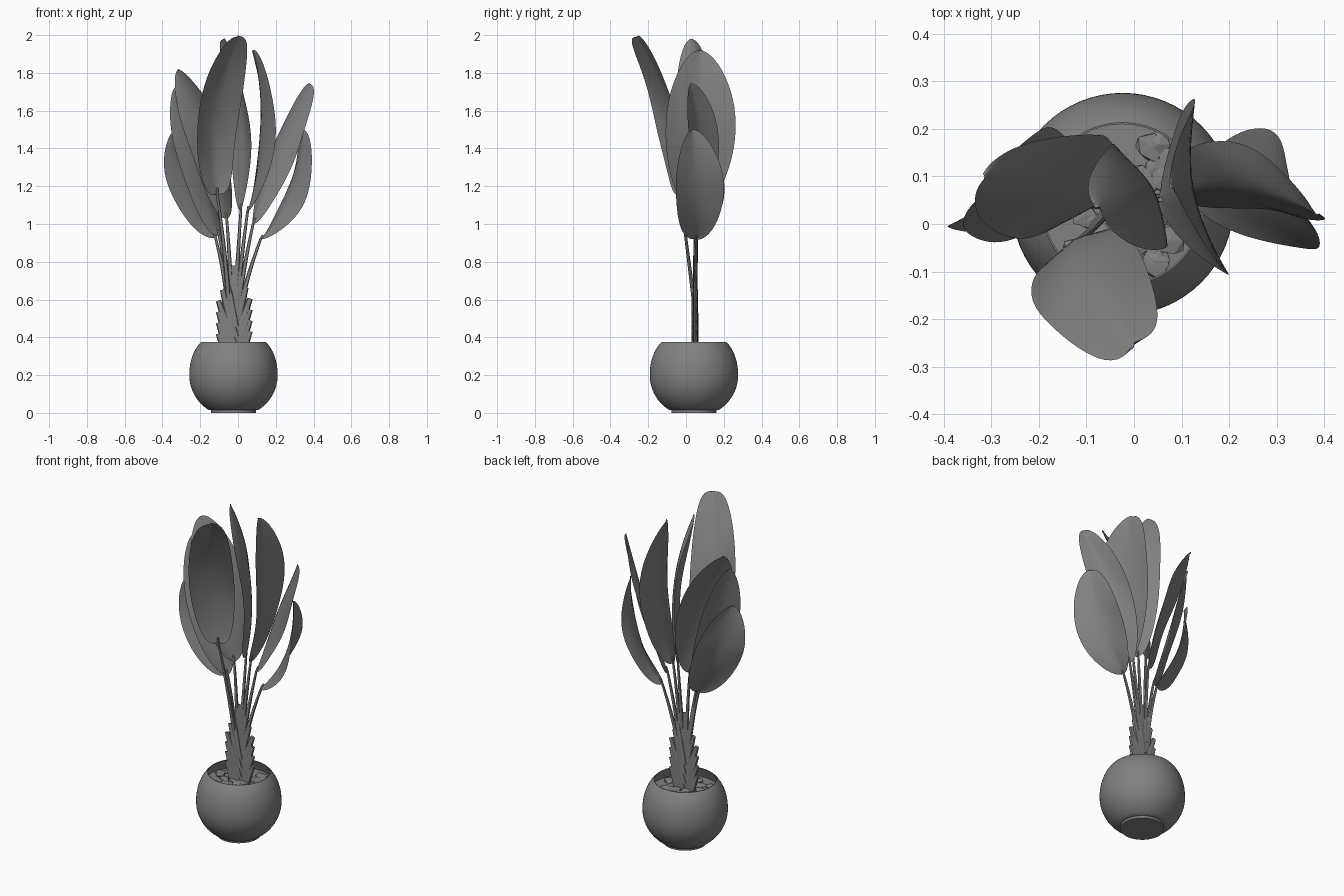
import bpy, bmesh, math, random
from mathutils import Vector

random.seed(4)
if "Cube" in bpy.data.objects:
    bpy.data.objects.remove(bpy.data.objects["Cube"])

grey = bpy.data.materials.new("plain grey")
grey.use_nodes = True
grey.diffuse_color = (0.22, 0.22, 0.22, 1)
grey.node_tree.nodes["Principled BSDF"].inputs["Base Color"].default_value = grey.diffuse_color

CENTRE = Vector((-0.024, 0.042, 0))


def finish(name, bm, smooth=True):
    mesh = bpy.data.meshes.new(name)
    bm.to_mesh(mesh)
    bm.free()
    mesh.materials.append(grey)
    obj = bpy.data.objects.new(name, mesh)
    bpy.context.collection.objects.link(obj)
    if smooth:
        bpy.ops.object.select_all(action='DESELECT')
        obj.select_set(True)
        bpy.context.view_layer.objects.active = obj
        bpy.ops.object.shade_smooth_by_angle(angle=math.radians(40))
    return obj


def lathe(name, profile, sides=64):
    bm = bmesh.new()
    pts = [bm.verts.new(CENTRE + Vector((r, 0, z))) for r, z in profile]
    edges = [bm.edges.new(p) for p in zip(pts, pts[1:])]
    bmesh.ops.spin(bm, geom=pts + edges, cent=CENTRE, axis=(0, 0, 1),
                   angle=math.tau, steps=sides)
    bmesh.ops.remove_doubles(bm, verts=bm.verts, dist=0.0005)
    bmesh.ops.recalc_face_normals(bm, faces=bm.faces)
    return finish(name, bm)


def tube(name, points, radii, flat=1.0, sides=8):
    """Tapered tube in the fan plane; flat squashes it along y."""
    bm = bmesh.new()
    rings = []
    for i, p in enumerate(points):
        d = (points[min(i + 1, len(points) - 1)] - points[max(i - 1, 0)]).normalized()
        u = d.cross(Vector((0, 1, 0))).normalized()
        v = d.cross(u)
        ring = []
        for k in range(sides):
            a = math.tau * k / sides
            ring.append(bm.verts.new(p + radii[i] * (u * math.cos(a) + v * math.sin(a) * flat)))
        rings.append(ring)
    for a, b in zip(rings, rings[1:]):
        for k in range(sides):
            bm.faces.new((a[k], a[(k + 1) % sides], b[(k + 1) % sides], b[k]))
    bm.faces.new(rings[0])
    bm.faces.new(rings[-1])
    bmesh.ops.recalc_face_normals(bm, faces=bm.faces)
    return finish(name, bm)


def bend(a, m, b, t):
    """Point on a parabola that passes through m at its middle."""
    c = 2 * m - (a + b) / 2
    return a * (1 - t) ** 2 + c * 2 * t * (1 - t) + b * t * t


def leaf(name, base, mid, tip, axis, half, cup, blunt):
    base, mid, tip = Vector(base), Vector(mid), Vector(tip)
    axis = Vector(axis).normalized()
    bm = bmesh.new()
    rows, cols = 32, 12
    grid = []
    for i in range(rows + 1):
        t = (1 - math.cos(math.pi * i / rows)) / 2
        p = bend(base, mid, tip, t)
        d = (bend(base, mid, tip, t + 0.01) - bend(base, mid, tip, t - 0.01)).normalized()
        side = (axis - d * axis.dot(d)).normalized()
        normal = side.cross(d)
        w = half * max(math.sin(math.pi * t), 0) ** blunt + 0.002
        row = []
        for j in range(cols + 1):
            s = 2 * j / cols - 1
            ripple = 0.006 * math.sin(9 * t + 2 * s) * abs(s)
            lift = cup * (w / half) * abs(s) ** 1.5 + ripple
            row.append(bm.verts.new(p + side * (w * s) + normal * lift))
        grid.append(row)
    for a, b in zip(grid, grid[1:]):
        for j in range(cols):
            bm.faces.new((a[j], a[j + 1], b[j + 1], b[j]))
    return finish(name, bm)


# Round pot with a foot, an open thin rim and an inner wall
outer = [(0, 0), (0.12, 0), (0.12, 0.014)]
for i in range(25):
    a = math.radians(-57 + i * 4.57)
    outer.append((0.234 * math.cos(a) ** (0.62 if a > 0 else 0.95), 0.2 + 0.22 * math.sin(a)))
lathe("pot", outer + [(0.168, 0.375), (0.178, 0.35), (0.192, 0.31)])

# Soil with loose flat stones
lathe("soil", [(0, 0.32), (0.09, 0.32), (0.188, 0.315)], 40)
stones = bmesh.new()
for i in range(45):
    r, a = 0.15 * math.sqrt(random.random()), random.uniform(0, math.tau)
    made = bmesh.ops.create_icosphere(stones, subdivisions=1, radius=random.uniform(0.02, 0.036))
    for v in made["verts"]:
        v.co *= random.uniform(0.8, 1.2)
        v.co.z *= 0.3
        v.co += CENTRE + Vector((r * math.cos(a), r * math.sin(a), 0.322))
finish("stones", stones, False)

# Overlapping cut sheaths that form a chevron trunk, narrowing at the top
root = Vector((-0.02, 0.047, 0))
for i in range(6):
    for side in (-1, 1):
        z = 0.17 + 0.058 * i + (0.012 if side > 0 else 0)
        spread = side * (0.084 if i < 4 else 0.084 - 0.022 * (i - 3))
        start = root + Vector((-0.004 * side, 0.003 * side, z))
        end = root + Vector((spread, 0.003 * side, z + 0.25))
        tube("sheath", [start, start.lerp(end, 0.6), end], [0.024, 0.021, 0.014], 0.65)
tube("trunk_core", [root + Vector((0, 0, z)) for z in (0.25, 0.45, 0.6, 0.78)],
     [0.04, 0.045, 0.04, 0.014], 0.25)

# Leaves: base, middle, tip, width direction, half width, cupping, bluntness
leaves = {
    "front_leaf": ((-0.11, -0.03, 1.155), (-0.118, -0.08, 1.58), (0.0, -0.255, 1.995), (0.87, 0.5, 0), 0.122, 0.03, 0.3),
    "low_right_leaf": ((-0.12, 0.05, 0.93), (-0.25, 0.075, 1.2), (-0.332, 0.03, 1.5), (0.65, 0.75, 0), 0.138, -0.03, 0.52),
    "mid_right_leaf": ((-0.1, 0.045, 0.94), (-0.222, 0.035, 1.33), (-0.325, 0.06, 1.73), (0.65, 0.75, 0), 0.11, -0.025, 0.5),
    "high_right_leaf": ((-0.06, 0.05, 1.03), (-0.155, 0.065, 1.45), (-0.315, 0.1, 1.82), (0.68, 0.73, 0), 0.14, -0.025, 0.52),
    "top_leaf": ((0.015, 0.055, 1.07), (0.035, 0.07, 1.53), (-0.075, 0.035, 1.98), (-0.42, 0.9, 0), 0.12, -0.03, 0.45),
    "high_left_leaf": ((0.05, 0.05, 1.06), (0.125, 0.07, 1.5), (0.08, 0.075, 1.92), (-0.2, 1, 0), 0.187, 0.035, 0.55),
    "mid_left_leaf": ((0.08, 0.06, 1.0), (0.22, 0.075, 1.4), (0.385, 0.02, 1.74), (-0.68, 0.73, 0), 0.098, 0.035, 0.48),
    "low_left_leaf": ((0.12, 0.055, 0.92), (0.282, 0.06, 1.18), (0.342, 0.035, 1.5), (-0.4, 0.9, 0), 0.136, 0.035, 0.52),
}
for name, shape in leaves.items():
    leaf(name, *shape)
    # Slim stalk from the trunk into the leaf base
    a, b = root + Vector((shape[0][0] * 0.25, 0, 0.55)), Vector(shape[0])
    m = a.lerp(b, 0.5) + Vector((-b.x * 0.06, 0, 0))
    path = [bend(a, m, b, i / 10) for i in range(11)]
    path.append(b + (Vector(shape[1]) - b) * 0.08)
    tube(name.replace("leaf", "stalk"), path, [0.014 - 0.0007 * i for i in range(12)], 0.8)
